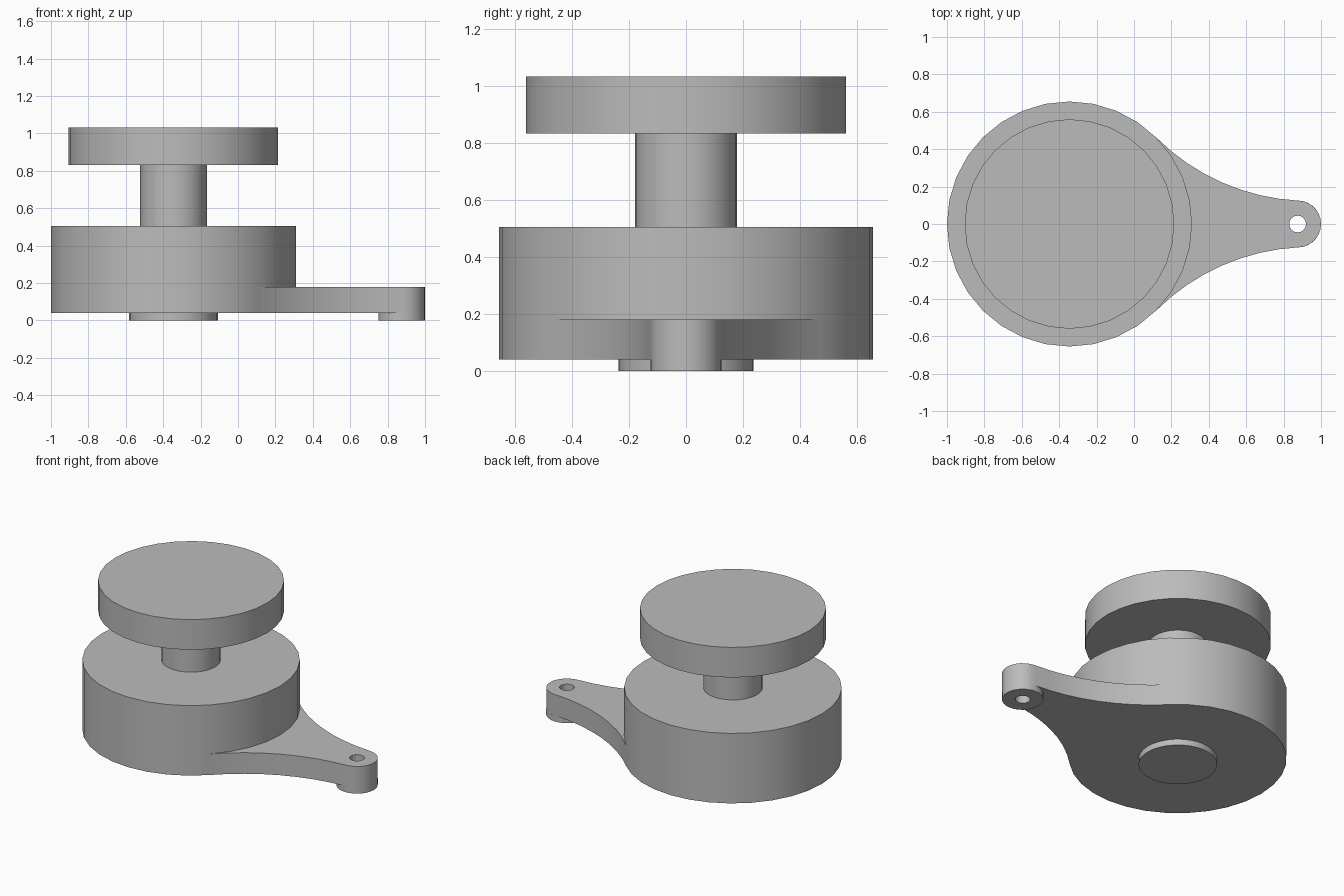
import bpy, bmesh
from math import cos, sin, pi, sqrt, atan2, radians

if "Cube" in bpy.data.objects:
    bpy.data.objects.remove(bpy.data.objects["Cube"])

grey = bpy.data.materials.new("plain grey")
grey.use_nodes = True
colour = (0.5, 0.5, 0.5, 1)
grey.diffuse_color = colour
grey.node_tree.nodes["Principled BSDF"].inputs["Base Color"].default_value = colour

HUB_X, HUB_R = -0.345, 0.655
EYE_X, EYE_R, HOLE_R = 0.875, 0.125, 0.045
BASE, ARM_TOP = 0.04, 0.18


def arc(cx, cy, r, start, end, steps):
    """Points on an arc, both ends included."""
    return [(cx + r * cos(start + (end - start) * i / steps),
             cy + r * sin(start + (end - start) * i / steps)) for i in range(steps + 1)]


def prism(name, outline, z0, z1):
    """Extrude a flat outline from z0 to z1."""
    bm = bmesh.new()
    face = bm.faces.new([bm.verts.new((x, y, z0)) for x, y in outline])
    top = bmesh.ops.extrude_face_region(bm, geom=[face])["geom"]
    bmesh.ops.translate(bm, vec=(0, 0, z1 - z0),
                        verts=[v for v in top if isinstance(v, bmesh.types.BMVert)])
    bmesh.ops.recalc_face_normals(bm, faces=bm.faces)
    mesh = bpy.data.meshes.new(name)
    bm.to_mesh(mesh)
    bm.free()
    mesh.materials.append(grey)
    obj = bpy.data.objects.new(name, mesh)
    bpy.context.collection.objects.link(obj)
    return obj


def disc(name, x, r, z0, z1, sides=32):
    return prism(name, arc(x, 0, r, 0, 2 * pi, sides)[:-1], z0, z1)


# Round parts stacked on the hub axis
parts = [
    disc("bottom_boss", HUB_X, 0.237, 0, BASE),
    disc("hub_body", HUB_X, HUB_R, BASE, 0.505),
    disc("shaft", HUB_X, 0.178, 0.505, 0.832),
    disc("top_cap", HUB_X, 0.56, 0.832, 1.032),
]

# Arm: concave fillets tangent to the hub and to the eye at its tip
fillet_r = 1.16
fx = HUB_X + (HUB_R + fillet_r) * sqrt(0.5)
fy = (HUB_R + fillet_r) * sqrt(0.5)
touch = atan2(-fy, EYE_X - fx)
fillet = arc(fx, fy, fillet_r, radians(-135), touch, 8)
tip = arc(EYE_X, 0, EYE_R, touch + pi, -touch - pi, 12)
lower = [(x, -y) for x, y in reversed(fillet)]
hub_side = arc(HUB_X, 0, HUB_R, -pi / 4, pi / 4, 8)
arm = prism("arm", fillet[:-1] + tip + lower[1:] + hub_side[1:-1], BASE, ARM_TOP)
eye_foot = disc("eye_foot", EYE_X, EYE_R, 0, BASE, 28)

# Pin hole through the eye
cutter = disc("hole_cutter", EYE_X, HOLE_R, -0.1, 0.4, 16)
cutter.hide_render = True
cutter.hide_set(True)
for obj in (arm, eye_foot):
    mod = obj.modifiers.new("pin_hole", 'BOOLEAN')
    mod.operation = 'DIFFERENCE'
    mod.solver = 'EXACT'
    mod.object = cutter

# Smooth curved walls, sharp rims
bpy.ops.object.select_all(action='DESELECT')
for obj in parts + [arm, eye_foot]:
    obj.select_set(True)
bpy.context.view_layer.objects.active = arm
bpy.ops.object.shade_smooth_by_angle(angle=radians(30))
